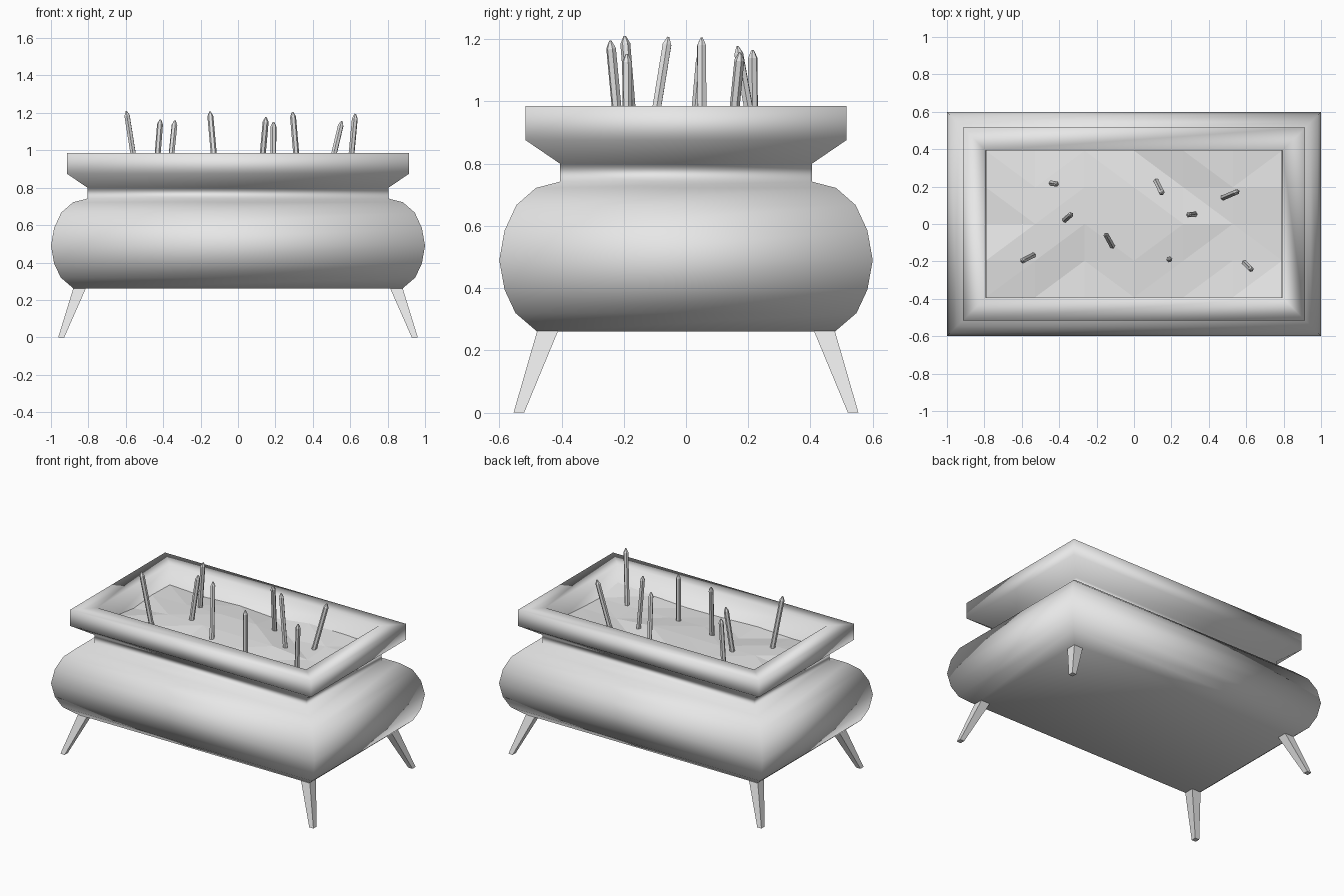
import bpy, bmesh, random
from mathutils import Vector

random.seed(4)
cube = bpy.data.objects.get("Cube")
if cube:
    bpy.data.objects.remove(cube, do_unlink=True)

GREY = (0.8, 0.8, 0.8, 1)
grey = bpy.data.materials.new("plain grey")
grey.use_nodes = True
grey.diffuse_color = GREY
grey.node_tree.nodes["Principled BSDF"].inputs["Base Color"].default_value = GREY


def finish(bm, name, smooth=False):
    bmesh.ops.recalc_face_normals(bm, faces=bm.faces[:])
    for f in bm.faces:
        f.smooth = smooth
    mesh = bpy.data.meshes.new(name)
    bm.to_mesh(mesh)
    bm.free()
    mesh.materials.append(grey)
    obj = bpy.data.objects.new(name, mesh)
    bpy.context.collection.objects.link(obj)
    return obj


def loft(bm, rings):
    """Join rings of points with side faces and cap both ends."""
    loops = [[bm.verts.new(p) for p in ring] for ring in rings]
    n = len(loops[0])
    for a, b in zip(loops, loops[1:]):
        for i in range(n):
            j = (i + 1) % n
            bm.faces.new((a[i], a[j], b[j], b[i]))
    bm.faces.new(loops[0][::-1])
    bm.faces.new(loops[-1])


def rectangle(cx, cy, hx, hy, z):
    return [(cx + sx * hx, cy + sy * hy, z)
            for sx, sy in ((-1, -1), (1, -1), (1, 1), (-1, 1))]


# Planter body: half depth and height of each ring, outside then inside
LENGTHEN = 0.4
profile = [(0.478, 0.26), (0.548, 0.32), (0.583, 0.395), (0.6, 0.49),
           (0.583, 0.585), (0.545, 0.667), (0.482, 0.722), (0.405, 0.742),
           (0.405, 0.80), (0.515, 0.875), (0.515, 0.985),
           (0.393, 0.985), (0.393, 0.79)]
bm = bmesh.new()
loft(bm, [rectangle(0, 0, d + LENGTHEN, d, z) for d, z in profile])
finish(bm, "planter_body", smooth=True)

# Uneven faceted soil
bm = bmesh.new()
bmesh.ops.create_grid(bm, x_segments=6, y_segments=4, size=1)
for v in bm.verts:
    v.co = Vector((v.co.x * 0.792, v.co.y * 0.392,
                   0.843 + random.uniform(-0.02, 0.02)))
bmesh.ops.triangulate(bm, faces=bm.faces[:])
finish(bm, "soil")

# Splayed tapered legs
for sx, side in ((1, "left"), (-1, "right")):
    for sy, end in ((-1, "front"), (1, "back")):
        bm = bmesh.new()
        loft(bm, [rectangle(sx * 0.945, sy * 0.537, 0.016, 0.017, 0),
                  rectangle(sx * 0.844, sy * 0.442, 0.034, 0.034, 0.27)])
        finish(bm, f"{end}_{side}_leg")

# Leaning pointed stakes: foot x, foot y, tip x, tip y, tip z
stakes = [(-0.535, -0.165, -0.597, -0.197, 1.21), (-0.442, 0.218, -0.415, 0.214, 1.165),
          (-0.372, 0.02, -0.337, 0.05, 1.16), (-0.115, -0.12, -0.15, -0.057, 1.207),
          (0.118, 0.23, 0.15, 0.165, 1.177), (0.187, -0.187, 0.19, -0.19, 1.152),
          (0.325, 0.052, 0.292, 0.05, 1.205), (0.475, 0.14, 0.555, 0.174, 1.157),
          (0.592, -0.208, 0.627, -0.243, 1.195)]
for i, (fx, fy, tx, ty, tz) in enumerate(stakes):
    foot, tip = Vector((fx, fy, 0.82)), Vector((tx, ty, tz))
    axis = tip - foot
    length = axis.length
    bm = bmesh.new()
    made = bmesh.ops.create_circle(bm, segments=6, radius=0.016, cap_ends=True)
    base = bm.faces[:]
    for step, shrink in ((length - 0.025, 1), (0.025, 0.25)):
        grown = bmesh.ops.extrude_face_region(bm, geom=base)["geom"]
        verts = [g for g in grown if isinstance(g, bmesh.types.BMVert)]
        base = [g for g in grown if isinstance(g, bmesh.types.BMFace)]
        for v in verts:
            v.co = Vector((v.co.x * shrink, v.co.y * shrink, v.co.z + step))
    stake = finish(bm, f"stake_{i + 1}")
    stake.location = foot
    stake.rotation_euler = axis.to_track_quat("Z", "Y").to_euler()
